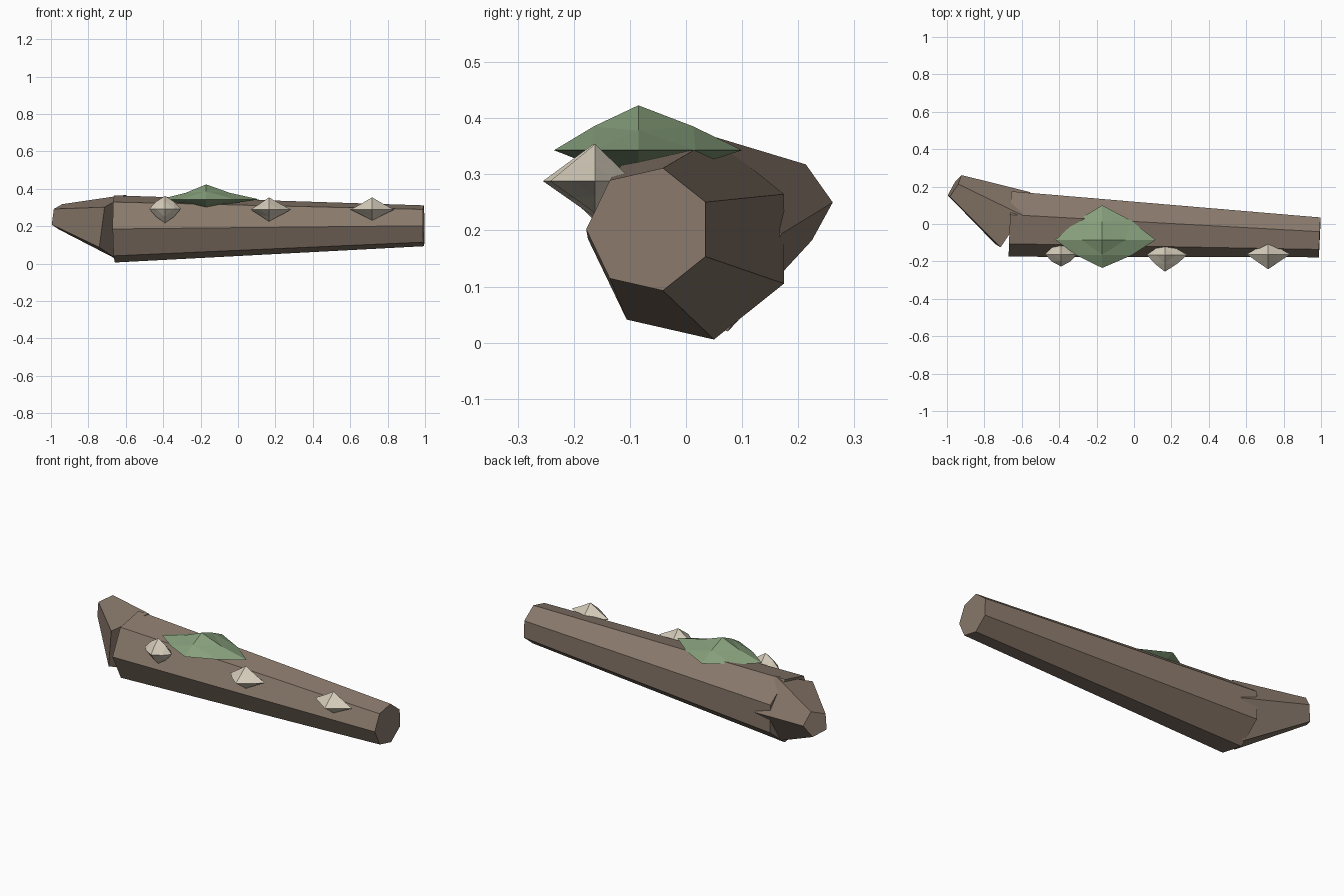
import bpy, bmesh
from math import sin, cos, tau
from mathutils import Vector

if "Cube" in bpy.data.objects:
    bpy.data.objects.remove(bpy.data.objects["Cube"])


def material(name, rgb):
    m = bpy.data.materials.new(name)
    m.diffuse_color = (*rgb, 1)
    m.use_nodes = True
    m.node_tree.nodes["Principled BSDF"].inputs["Base Color"].default_value = m.diffuse_color
    return m


def finish(name, bm, mat):
    bmesh.ops.recalc_face_normals(bm, faces=bm.faces)
    me = bpy.data.meshes.new(name)
    bm.to_mesh(me)
    bm.free()
    me.materials.append(mat)
    ob = bpy.data.objects.new(name, me)
    bpy.context.collection.objects.link(ob)


def tapered_log(name, a, b, ra, rb, sides, mat):
    """Capped frustum from a to b with end faces square to its axis."""
    a, b = Vector(a), Vector(b)
    d = (b - a).normalized()
    h = d.cross(Vector((0, 0, 1))).normalized()
    up = h.cross(d)
    bm = bmesh.new()
    rings = [[bm.verts.new(c + r * (h * cos(tau * i / sides) + up * sin(tau * i / sides)))
              for i in range(sides)] for c, r in ((a, ra), (b, rb))]
    for i in range(sides):
        j = (i + 1) % sides
        bm.faces.new((rings[0][i], rings[0][j], rings[1][j], rings[1][i]))
    for ring in rings:
        bm.faces.new(ring)
    finish(name, bm, mat)


def nugget(name, centre, low, high, mat, rim=1.1, slope_x=1.0, slope_y=1.0):
    """Octahedron split once; low/high are its reaches along each axis."""
    c = Vector(centre)
    bm = bmesh.new()
    tips = {}
    for axis in range(3):
        for s, reach in ((-1, low[axis]), (1, high[axis])):
            v = Vector()
            v[axis] = s * reach
            tips[axis, s] = (v, bm.verts.new(c + v))
    mids = {}

    def mid(p, q):
        key = frozenset((p, q))
        if key not in mids:
            axes = {p[0], q[0]}
            f = rim if 2 not in axes else slope_x if 0 in axes else slope_y
            mids[key] = bm.verts.new(c + (tips[p][0] + tips[q][0]) * 0.5 * f)
        return mids[key]

    for sx in (-1, 1):
        for sy in (-1, 1):
            for sz in (-1, 1):
                p, q, r = (0, sx), (1, sy), (2, sz)
                pq, qr, rp = mid(p, q), mid(q, r), mid(r, p)
                for tri in ((tips[p][1], pq, rp), (tips[q][1], qr, pq),
                            (tips[r][1], rp, qr), (pq, qr, rp)):
                    bm.faces.new(tri)
    finish(name, bm, mat)


bark = material("bark", (0.25, 0.19, 0.147))
moss = material("moss", (0.24, 0.35, 0.2))
fungus = material("fungus", (0.66, 0.6, 0.49))

# Fallen trunk and the broken stub at its thick end
tapered_log("trunk", (-0.662, 0.009, 0.185), (0.993, -0.066, 0.202), 0.184, 0.112, 7, bark)
tapered_log("broken_stub", (-0.65, 0.012, 0.194), (-0.96, 0.20, 0.25), 0.185, 0.072, 5, bark)

# Moss patch on top
nugget("moss_patch", (-0.17, -0.085, 0.343), (0.25, 0.15, 0.053), (0.285, 0.185, 0.08),
       moss, rim=1.1, slope_x=0.88, slope_y=1.06)

# Three mushrooms along the front
nugget("mushroom_1", (-0.39, -0.162, 0.292), (0.085, 0.065, 0.075), (0.085, 0.06, 0.07),
       fungus, rim=1.18, slope_x=1.12, slope_y=1.1)
nugget("mushroom_2", (0.165, -0.165, 0.288), (0.097, 0.09, 0.063), (0.12, 0.06, 0.066),
       fungus, rim=1.08, slope_x=0.98)
nugget("mushroom_3", (0.717, -0.162, 0.288), (0.115, 0.08, 0.057), (0.118, 0.068, 0.066),
       fungus, rim=1.0, slope_x=0.98)
